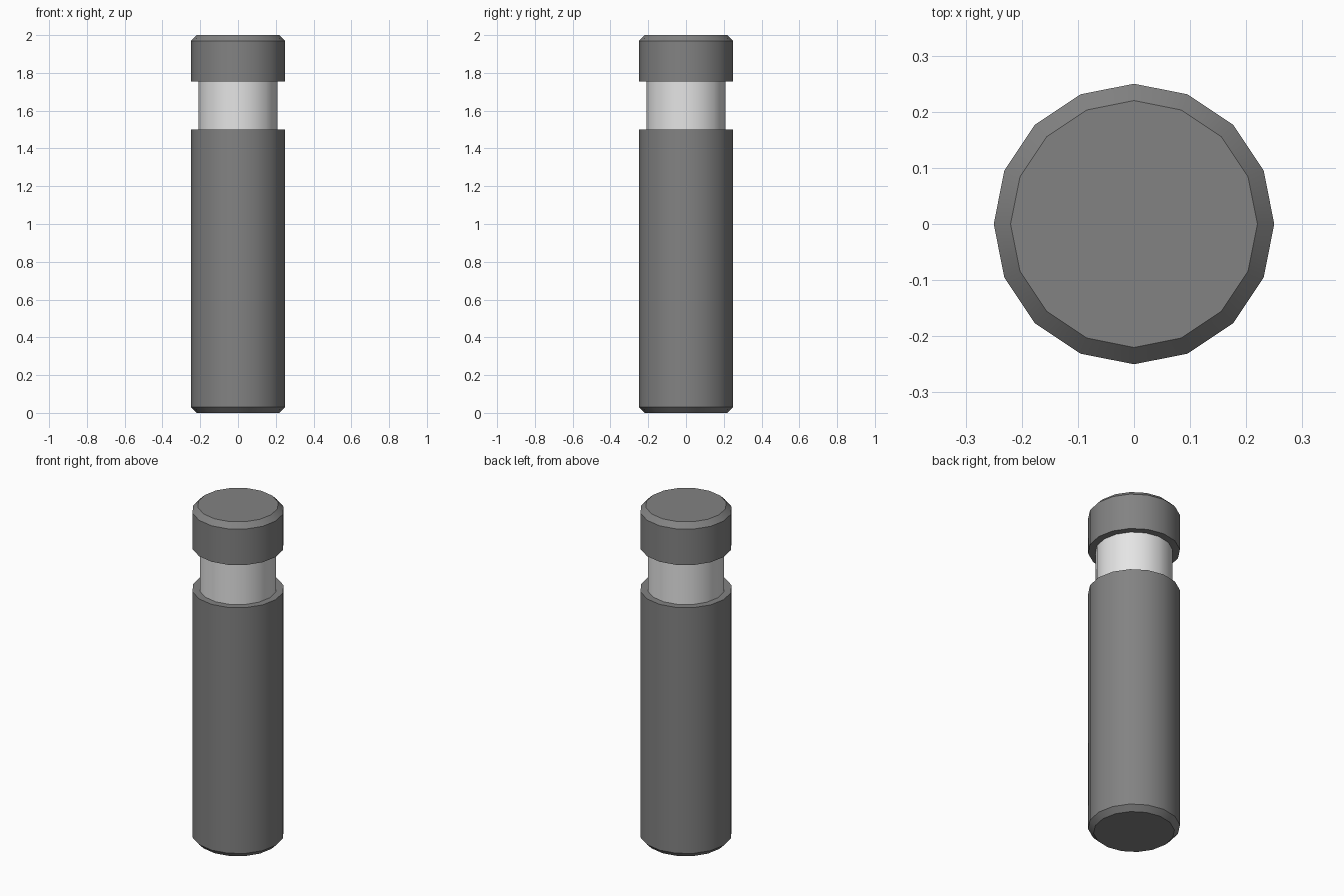
import bpy, bmesh, math

if "Cube" in bpy.data.objects:
    bpy.data.objects.remove(bpy.data.objects["Cube"])

SIDES = 16

def material(name, v):
    m = bpy.data.materials.new(name)
    m.diffuse_color = (v, v, v, 1)
    m.use_nodes = True
    m.node_tree.nodes["Principled BSDF"].inputs["Base Color"].default_value = m.diffuse_color
    return m

dark = material("dark grey", 0.225)
light = material("light grey", 0.78)

def lathe(name, profile, mat, cap_bottom=False, cap_top=False):
    """Revolve (radius, z) points, listed from bottom to top, about z."""
    bm = bmesh.new()
    rings = []
    for r, z in profile:
        rings.append([bm.verts.new((r * math.cos(2 * math.pi * i / SIDES),
                                    r * math.sin(2 * math.pi * i / SIDES), z))
                      for i in range(SIDES)])
    for a, b in zip(rings, rings[1:]):
        for i in range(SIDES):
            j = (i + 1) % SIDES
            bm.faces.new((a[i], a[j], b[j], b[i]))
    if cap_bottom:
        bm.faces.new(rings[0][::-1])
    if cap_top:
        bm.faces.new(rings[-1])
    me = bpy.data.meshes.new(name)
    bm.to_mesh(me)
    bm.free()
    me.materials.append(mat)
    ob = bpy.data.objects.new(name, me)
    bpy.context.collection.objects.link(ob)
    bpy.ops.object.select_all(action='DESELECT')
    ob.select_set(True)
    bpy.context.view_layer.objects.active = ob
    bpy.ops.object.shade_smooth_by_angle(angle=math.radians(30))
    return ob

R, NECK, BEVEL = 0.25, 0.21, 0.03

# Long lower shaft with chamfered foot and a ledge at the groove
lathe("shaft", [(R - BEVEL, 0), (R, BEVEL), (R, 1.5), (NECK, 1.5)], dark, cap_bottom=True)
# Pale recessed band
lathe("neck_band", [(NECK, 1.5), (NECK, 1.755)], light)
# Cap with chamfered top
lathe("cap", [(NECK, 1.755), (R, 1.755), (R, 2 - BEVEL), (R - BEVEL, 2)], dark, cap_top=True)
